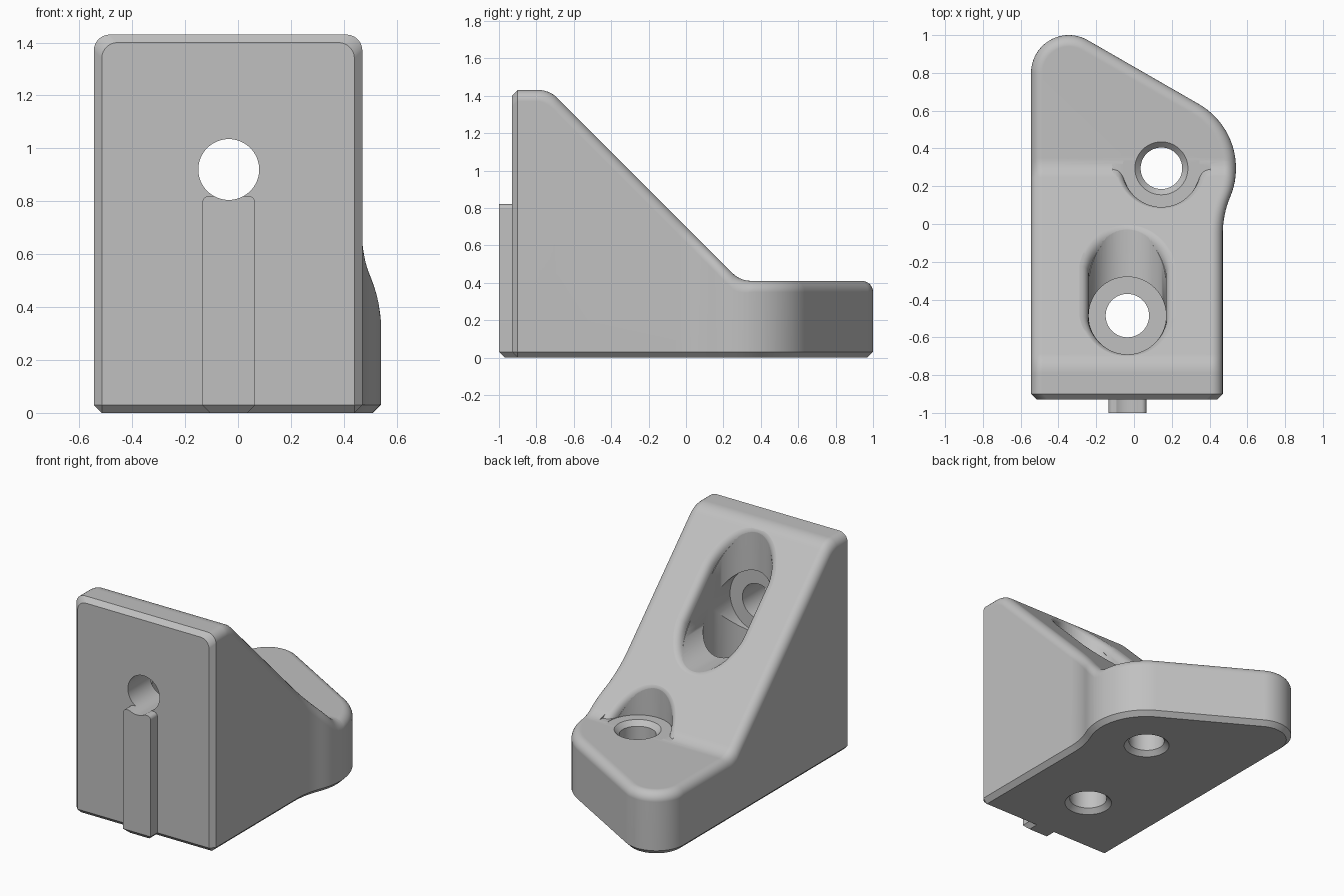
import bpy, bmesh, math
from mathutils import Vector, Matrix

if "Cube" in bpy.data.objects:
    bpy.data.objects.remove(bpy.data.objects["Cube"])

grey = bpy.data.materials.new("light_grey")
grey.diffuse_color = (0.53, 0.53, 0.53, 1)
grey.use_nodes = True
grey.node_tree.nodes["Principled BSDF"].inputs["Base Color"].default_value = grey.diffuse_color


def new_object(bm, name):
    bmesh.ops.recalc_face_normals(bm, faces=bm.faces[:])
    mesh = bpy.data.meshes.new(name)
    bm.to_mesh(mesh)
    bm.free()
    mesh.materials.append(grey)
    ob = bpy.data.objects.new(name, mesh)
    bpy.context.collection.objects.link(ob)
    return ob


def loft(rings, poke=False):
    bm = bmesh.new()
    vs = [[bm.verts.new(p) for p in ring] for ring in rings]
    n = len(vs[0])
    for a, b in zip(vs, vs[1:]):
        for i in range(n):
            j = (i + 1) % n
            bm.faces.new((a[i], a[j], b[j], b[i]))
    caps = [bm.faces.new(vs[0][::-1]), bm.faces.new(vs[-1])]
    if poke:
        bmesh.ops.poke(bm, faces=caps)
    return bm


def cut_plane(bm, co, no, clear=False):
    bmesh.ops.bisect_plane(bm, geom=bm.verts[:] + bm.edges[:] + bm.faces[:], dist=1e-5,
                           plane_co=co, plane_no=no, clear_inner=clear)


def bore(name, profile, matrix, seg=64):
    rings = [[matrix @ Vector((r * math.cos(2 * math.pi * i / seg),
                               r * math.sin(2 * math.pi * i / seg), h)) for i in range(seg)]
             for r, h in profile]
    return new_object(loft(rings), name)


def subtract(ob, cutter):
    m = ob.modifiers.new("cut", 'BOOLEAN')
    m.operation, m.solver, m.object = 'DIFFERENCE', 'EXACT', cutter
    bpy.context.view_layer.objects.active = ob
    bpy.ops.object.modifier_apply(modifier=m.name)


# Side profile of the top: (y, z, slope factor), with rounded bends
def bend(y, z, d0, d1, t, g0, g1, n=7):
    out = []
    for k in range(n + 1):
        u = k / n
        p = Vector((y, z)) - Vector(d0) * t * (1 - u) ** 2 + Vector(d1) * t * u * u
        out.append((p.x, p.y, g0 + (g1 - g0) * u))
    return out


q = math.sqrt(0.5)
top = [(-0.93, 1.40, 1), (-0.90, 1.43, 1)]
top += bend(-0.73, 1.43, (1, 0), (q, -q), 0.06, 1, 1 / q)
top += bend(0.29, 0.41, (q, -q), (1, 0), 0.06, 1 / q, 1)
top += [(1.1, 0.41, 1)]


def top_at(y):
    for a, b in zip(top, top[1:]):
        if y <= b[0] + 1e-7:
            u = max(0, (y - a[0]) / (b[0] - a[0]))
            return a[1] + u * (b[1] - a[1]), a[2] + u * (b[2] - a[2])
    return top[-1][1:]


# Footprint: (point, outward normal, point of the chamfered bottom)
outline = []


def add_arc(cx, cy, r, a0, a1, n, sign=1):
    for k in range(n + 1):
        a = a0 + (a1 - a0) * k / n
        d = Vector((math.cos(a), math.sin(a)))
        p = Vector((cx, cy)) + d * r
        outline.append((p, d * sign, p - d * sign * 0.03))


def add_corner(x, y, nx, bx):
    outline.append((Vector((x, y)), Vector((nx, 0)), Vector((bx, -0.90))))


ear, er, fr = Vector((0.148, 0.295)), 0.392, 0.5
dx = 0.47 + fr - ear.x
dy = math.sqrt((er + fr) ** 2 - dx ** 2)
ang = math.asin(dy / (er + fr))
add_corner(-0.515, -0.93, -1, -0.515)
add_corner(0.44, -0.93, 1, 0.44)
add_corner(0.47, -0.90, 1, 0.44)
add_arc(0.47 + fr, ear.y - dy, fr, math.pi, math.pi - ang, 8, -1)
outline.pop()
add_arc(ear.x, ear.y, er, -ang, math.pi / 3, 20)
add_arc(-0.345, 0.80, 0.2, math.pi / 3, math.pi, 24)
add_corner(-0.545, -0.90, -1, -0.515)

# Body: stacked outline rings, sliced along y, then fitted to the side profile
R = 0.06
rings = [[(b.x, b.y, 0) for p, n, b in outline], [(p.x, p.y, 0.03) for p, n, b in outline]]
for k in range(8):
    a = k / 7 * math.pi / 2
    ring = [p - n * R * (1 - math.cos(a)) for p, n, b in outline]
    rings.append([(p.x, p.y, 10 - R * (1 - math.sin(a))) for p in ring])
bm = loft(rings)
bmesh.ops.remove_doubles(bm, verts=bm.verts[:], dist=1e-5)
for y, z, g in top[1:-1]:
    cut_plane(bm, (0, y, 0), (0, 1, 0))
for v in bm.verts:
    if v.co.z > 5:
        z, g = top_at(v.co.y)
        v.co.z = z - (10 - v.co.z) * g
body = new_object(bm, "bracket_body")

# Key tongue on the front, chamfered at the foot
KX = -0.035
prof = [(-0.07, 0), (0.07, 0), (0.1, 0.03)]
for cx, a0 in ((0.075, 0), (-0.075, math.pi / 2)):
    for k in range(6):
        a = a0 + k / 5 * math.pi / 2
        prof.append((cx + 0.025 * math.cos(a), 0.795 + 0.025 * math.sin(a)))
prof.append((-0.1, 0.03))
bm = loft([[(KX + x, y, z) for x, z in prof] for y in (-1.0, -0.90)])
cut_plane(bm, (0, 0, 0.03), (0, 0, 1))
for v in bm.verts:
    if v.co.z < 0.01 and v.co.y < -0.99:
        v.co.y = -0.97
tongue = new_object(bm, "key_tongue")

# Bores with seats
along_y = Matrix(((1, 0, 0, KX), (0, 0, 1, 0), (0, -1, 0, 0.92), (0, 0, 0, 1)))
front_bore = bore("front_bore", [(0.115, -1.2), (0.115, -0.70), (0.205, -0.70), (0.205, 1.2)], along_y)
base_bore = bore("base_bore", [(0.165, -0.02), (0.115, 0.03), (0.115, 0.24), (0.205, 0.24), (0.205, 2)],
                 Matrix.Translation((KX, -0.485, 0)))
ear_bore = bore("ear_bore", [(0.16, -0.02), (0.11, 0.03), (0.11, 0.38), (0.1405, 0.4105),
                             (0.205, 0.4105), (0.205, 2)], Matrix.Translation((0.145, 0.295, 0)))
x0, x1 = KX - 0.205, KX + 0.205
pocket = new_object(loft([[(x0, -0.485, z), (x1, -0.485, z), (x1, 1.2, z), (x0, 1.2, z)]
                          for z in (0.92, 2)]), "pocket_box")

# Rounded rims where the pockets break through the slope
ES, N = Vector((0, -q, q)), Vector((0, q, q))


def rim_cutter(center, half_gap, lower_wall, radius):
    c = Vector(center)
    cols = []
    for half, wall in ((0, Vector((0, 0, -1))), (1, Vector(lower_wall))):
        for k in range(33):
            if half_gap == 0 and k == 32:
                continue
            t = math.pi * (half + k / 32)
            s = (half_gap if half == 0 else -half_gap) + 0.205 / q * math.sin(t)
            p = c + Vector((0.205 * math.cos(t), 0, 0)) + ES * s
            tan = (Vector((-0.205 * math.sin(t), 0, 0)) + ES * (0.205 / q * math.cos(t))).normalized()
            out = tan.cross(N)
            if out.dot(p - c) < 0:
                out = -out
            d = (wall - tan * wall.dot(tan)).normalized()
            turn = math.pi - out.angle(d)
            ln = min(0.1, radius * math.tan(turn / 2))
            p = p + N * 0.001
            a, e = p + out * ln, p + d * ln - out * 0.001
            col = [a + N * 0.1]
            for m in range(8):
                u = m / 7
                col.append(a * (1 - u) ** 2 + p * 2 * u * (1 - u) + e * u * u)
            cols.append(col)
    return loft([list(r) for r in zip(*cols)], poke=True)


pocket_rim = new_object(rim_cutter((KX, -0.3525, 1.0525), 0.1875, (0, -1, 0), 0.065), "pocket_rim")
bm = rim_cutter((0.145, 0.295, 0.405), 0, (0, 0, -1), 0.055)
cut_plane(bm, (0, 0, 0.413), (0, 0, 1), clear=True)
bmesh.ops.holes_fill(bm, edges=[e for e in bm.edges if e.is_boundary], sides=0)
ear_rim = new_object(bm, "ear_rim")

cutters = [front_bore, base_bore, pocket, ear_bore, pocket_rim, ear_rim]
for cutter in cutters:
    subtract(body, cutter)
subtract(tongue, front_bore)
for cutter in cutters:
    bpy.data.objects.remove(cutter)

# Smooth shading with crisp edges
for ob in (body, tongue):
    bpy.ops.object.select_all(action='DESELECT')
    ob.select_set(True)
    bpy.context.view_layer.objects.active = ob
    bpy.ops.object.shade_smooth_by_angle(angle=math.radians(30))
    w = ob.modifiers.new("weighted", 'WEIGHTED_NORMAL')
    w.keep_sharp = True
